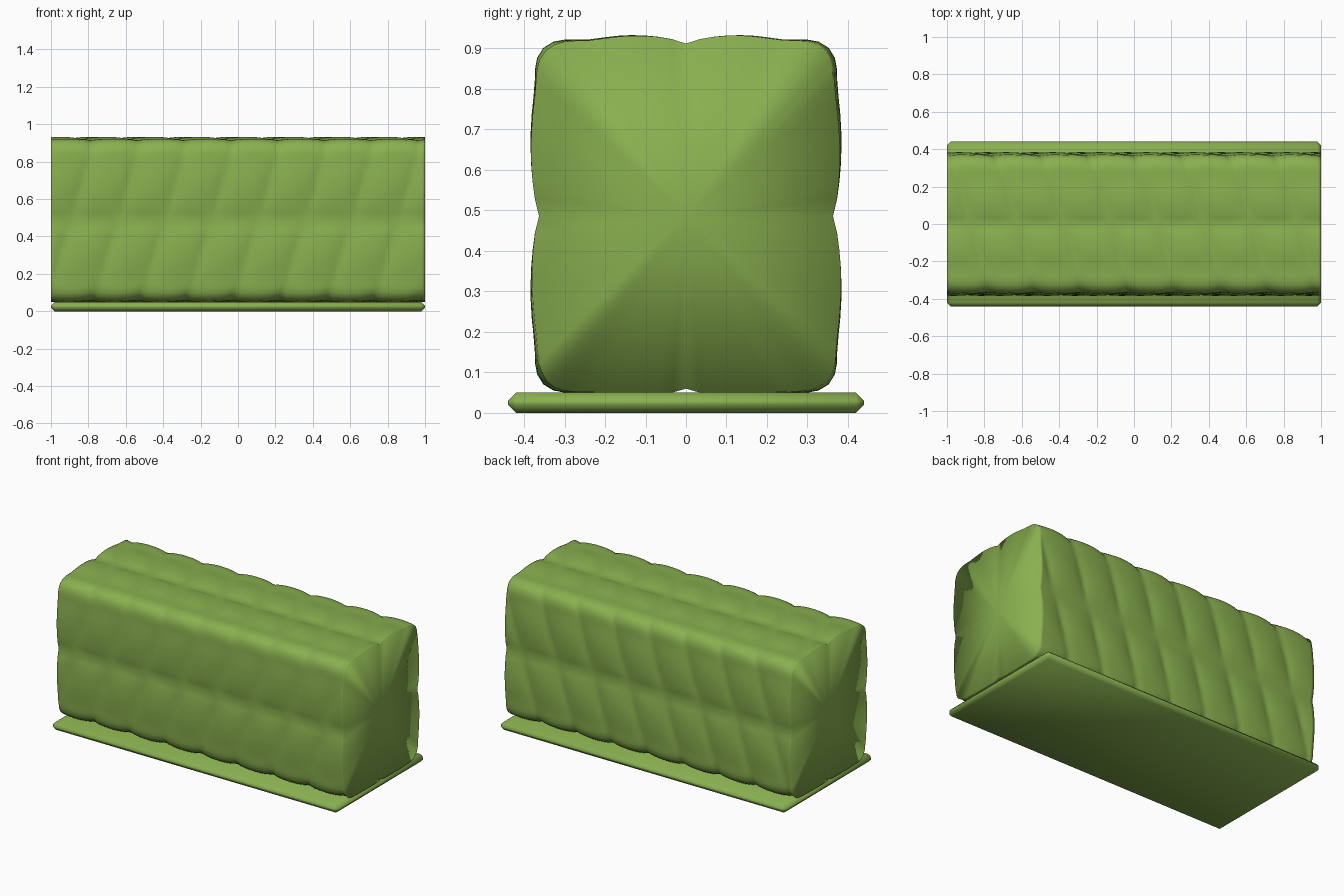
import bpy, bmesh, math

if "Cube" in bpy.data.objects:
    bpy.data.objects.remove(bpy.data.objects["Cube"])

green = bpy.data.materials.new("leaf_green")
green.diffuse_color = (0.25, 0.43, 0.078, 1)
green.use_nodes = True
green.node_tree.nodes["Principled BSDF"].inputs["Base Color"].default_value = green.diffuse_color


def make_object(name, bm):
    bmesh.ops.recalc_face_normals(bm, faces=bm.faces)
    me = bpy.data.meshes.new(name)
    bm.to_mesh(me)
    bm.free()
    me.materials.append(green)
    ob = bpy.data.objects.new(name, me)
    bpy.context.collection.objects.link(ob)
    return ob


# base plate with chamfered edges
bm = bmesh.new()
bmesh.ops.create_cube(bm, size=1)
for v in bm.verts:
    v.co = (v.co.x * 2.0, v.co.y * 0.88, v.co.z * 0.05 + 0.025)
bmesh.ops.bevel(bm, geom=bm.edges[:], offset=0.02, segments=1, affect='EDGES')
base = make_object("base_plate", bm)

# rounded rectangle section (y, z) with outward normals
HW, Z0, Z1, R = 0.363, 0.06, 0.912, 0.09
MID = (Z0 + Z1) / 2


def section():
    pts = []
    hz = (Z1 - Z0) / 2
    corners = [(1, 1, 0), (-1, 1, 90), (-1, -1, 180), (1, -1, 270)]
    for i, (sy, sz, a0) in enumerate(corners):
        cy, cz = sy * (HW - R), MID + sz * (hz - R)
        for k in range(7):
            a = math.radians(a0 + 15 * k)
            n = (math.cos(a), math.sin(a))
            pts.append((cy + R * n[0], cz + R * n[1], n[0], n[1]))
        # straight run to the next corner
        y, z, ny, nz = pts[-1]
        ty, tz, _ = corners[(i + 1) % 4]
        a = math.radians(a0 + 90)
        ey = ty * (HW - R) + R * math.cos(a)
        ez = MID + tz * (hz - R) + R * math.sin(a)
        count = 16
        for k in range(1, count):
            t = k / count
            pts.append((y + (ey - y) * t, z + (ez - z) * t, ny, nz))
    return pts


def bump(x, y, z, ny, nz):
    # pillow lobes: two per face, each row slanting along the hedge
    lean = x - 0.3 * (z - MID) + 0.3 * y
    along = math.sqrt(abs(math.sin(math.pi * lean / 0.25)))
    v_side = abs(math.sin(math.pi * min(abs(z - MID) / 0.36, 0.88))) ** 0.7
    v_top = abs(math.sin(math.pi * min(abs(y) / 0.26, 0.88))) ** 0.7
    across = ny * ny * v_side + nz * nz * v_top
    return 0.021 * along * across + 0.012 * along * (2 * ny * nz) ** 2


# trimmed foliage block
bm = bmesh.new()
sec = section()
NX = 112
rings = []
for i in range(NX + 1):
    x = -1 + 2 * i / NX
    ring = []
    for y, z, ny, nz in sec:
        d = bump(x, y, z, ny, nz)
        ring.append(bm.verts.new((x, y + ny * d, max(0.05, z + nz * d))))
    rings.append(ring)
n = len(sec)
for a, b in zip(rings, rings[1:]):
    for j in range(n):
        k = (j + 1) % n
        bm.faces.new((a[j], a[k], b[k], b[j]))
for x, ring in ((-1, rings[0]), (1, rings[-1])):
    c = bm.verts.new((x, 0, MID))
    for j in range(n):
        bm.faces.new((ring[j], ring[(j + 1) % n], c))
hedge = make_object("hedge_body", bm)
for ob in (hedge, base):
    for p in ob.data.polygons:
        p.use_smooth = True
